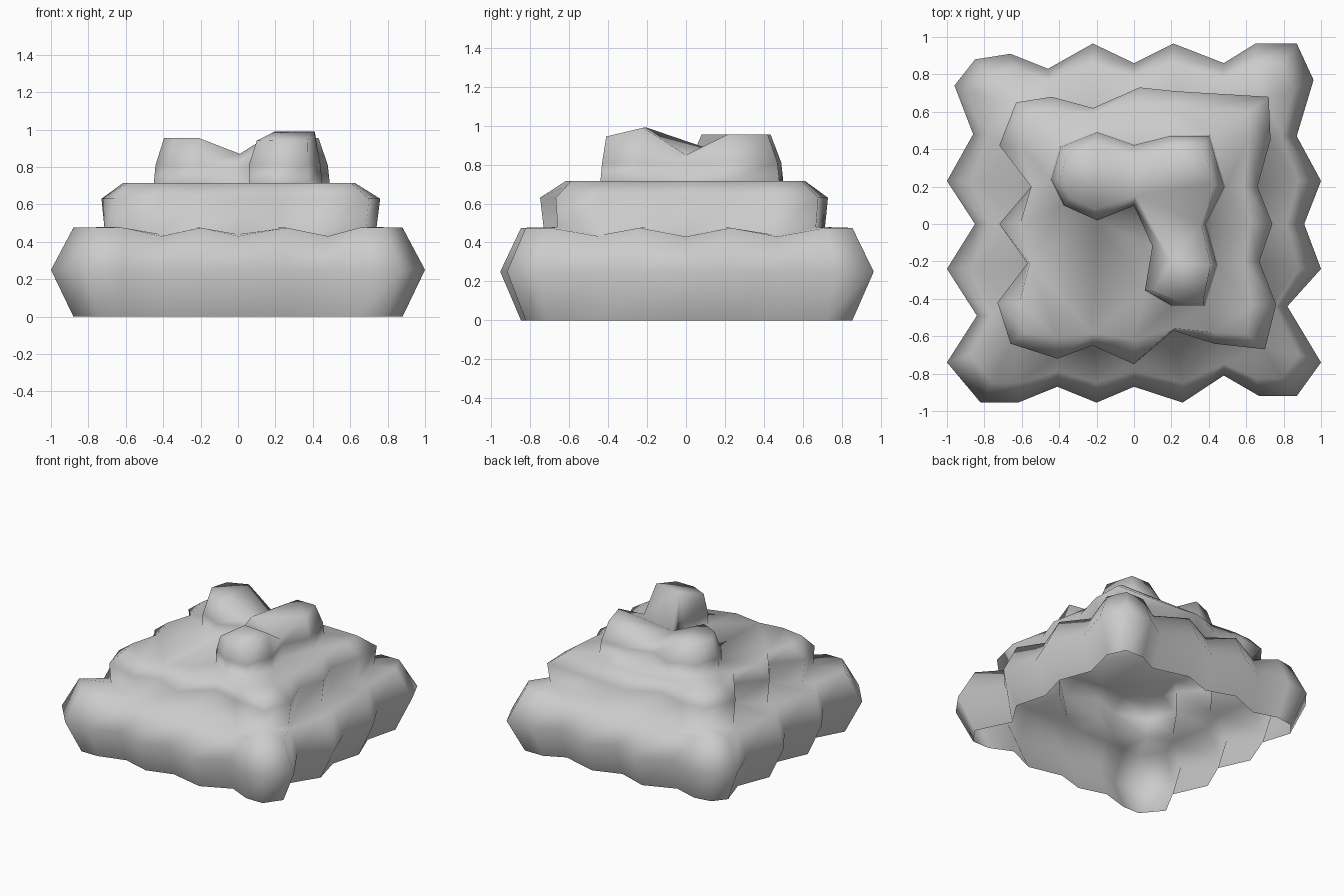
import bpy, bmesh
from math import hypot

if "Cube" in bpy.data.objects:
    bpy.data.objects.remove(bpy.data.objects["Cube"])

# Scalloped plan outlines, counter-clockwise
BASE = [(-1, -.74), (-.82, -.955), (-.62, -.955), (-.41, -.87), (-.2, -.955), (0, -.87),
        (.26, -.955), (.48, -.81), (.67, -.92), (.87, -.92), (1, -.74), (.82, -.44),
        (1, -.24), (.91, 0), (1, .23), (.87, .47), (.96, .77), (.87, .965), (.65, .965),
        (.48, .86), (.21, .965), (0, .86), (-.22, .965), (-.46, .83), (-.66, .91),
        (-.85, .88), (-.96, .74), (-.86, .48), (-1, .23), (-.85, 0), (-1, -.24), (-.84, -.49)]
MIDDLE = [(-.73, -.42), (-.66, -.64), (-.41, -.72), (-.22, -.65), (0, -.75), (.21, -.57),
          (.43, -.64), (.7, -.67), (.76, -.43), (.67, -.2), (.74, 0), (.66, .2), (.73, .45),
          (.72, .68), (.22, .71), (.03, .73), (-.22, .62), (-.44, .68), (-.63, .65),
          (-.72, .42), (-.55, .2), (-.72, 0), (-.57, -.21)]
TOP = [(-.2, .02), (0, .1), (.1, -.12), (.06, -.36), (.2, -.44), (.38, -.44), (.45, -.22),
       (.39, 0), (.49, .2), (.41, .48), (.2, .48), (0, .43), (-.2, .5), (-.4, .42),
       (-.45, .24), (-.38, .1)]
# Crown points of the saddles and of the tallest lump
CROWN = {(0, .1): (.01, .15, .87), (.39, 0): (.36, 0, .85), (0, .43): (.01, .37, .84),
         (.1, -.12): (.2, -.2, .99), (.06, -.36): (.1, -.36, .94), (.2, -.44): (.22, -.41, .945),
         (.38, -.44): (.37, -.41, .945), (.45, -.22): (.41, -.22, .99)}
BALLS = [(-.24, .25, .955), (.26, .25, .955)]

bm = bmesh.new()


def ring(points):
    vs = [bm.verts.new(p) for p in points]
    edges = [bm.edges.new((vs[i - 1], vs[i])) for i in range(len(vs))]
    return vs, edges


def soft(v, limit, keep):
    a = abs(v)
    a = min(a, limit) + max(0, a - limit) * keep
    return a if v > 0 else -a


def tier(outline, z, limit=9, keep=1):
    height = z if callable(z) else lambda x, y: z
    return ring([(soft(x, limit, keep), soft(y, limit, keep), height(x, y)) for x, y in outline])


def wall(a, b):
    for i in range(len(a[0])):
        bm.faces.new((a[0][i - 1], a[0][i], b[0][i], b[0][i - 1]))


def fill(*rings):
    edges = [e for r in rings for e in r[1]]
    bmesh.ops.triangle_fill(bm, use_beauty=True, use_dissolve=False,
                            edges=edges, normal=(0, 0, 1))


def base_top(x, y):
    valley = min(abs(x), abs(y)) < .5 and max(abs(x), abs(y)) < .915
    return .43 if valley else .475


def middle_foot(x, y):
    return .48 if min(abs(x), abs(y)) > .6 or .15 < min(abs(x), abs(y)) < .3 else .44


def crown(p):
    if p in CROWN:
        return CROWN[p]
    b = min(BALLS, key=lambda c: hypot(c[0] - p[0], c[1] - p[1]))
    return (b[0] + .74 * (p[0] - b[0]), b[1] + .74 * (p[1] - b[1]), b[2])


# Bottom layer: open underneath, bulging at mid height
b0 = tier(BASE, 0, .6, .7)
b1 = tier(BASE, .25)
b2 = tier(BASE, base_top, .6, .7)
wall(b0, b1)
wall(b1, b2)

# Middle layer, joined to the bottom layer by a ledge
m0 = tier(MIDDLE, middle_foot, .6, .85)
m1 = tier(MIDDLE, .63)
m2 = tier(MIDDLE, .715, .55, .35)
fill(b2, m0)
wall(m0, m1)
wall(m1, m2)

# Top layer: three merged lumps in an L
t0 = tier(TOP, .715)
t1 = ring([(x * .98, y * .98, .81) for x, y in TOP])
t2 = ring([crown(p) for p in TOP])
fill(m2, t0)
wall(t0, t1)
wall(t1, t2)
fill(t2)

# Consistent outward normals
bmesh.ops.recalc_face_normals(bm, faces=bm.faces[:])
highest = max(bm.faces, key=lambda f: f.calc_center_median().z)
if highest.normal.z < 0:
    bmesh.ops.reverse_faces(bm, faces=bm.faces[:])
for f in bm.faces:
    f.smooth = True

mesh = bpy.data.meshes.new("stacked_mound")
bm.to_mesh(mesh)
bm.free()
obj = bpy.data.objects.new("stacked_mound", mesh)
bpy.context.collection.objects.link(obj)
